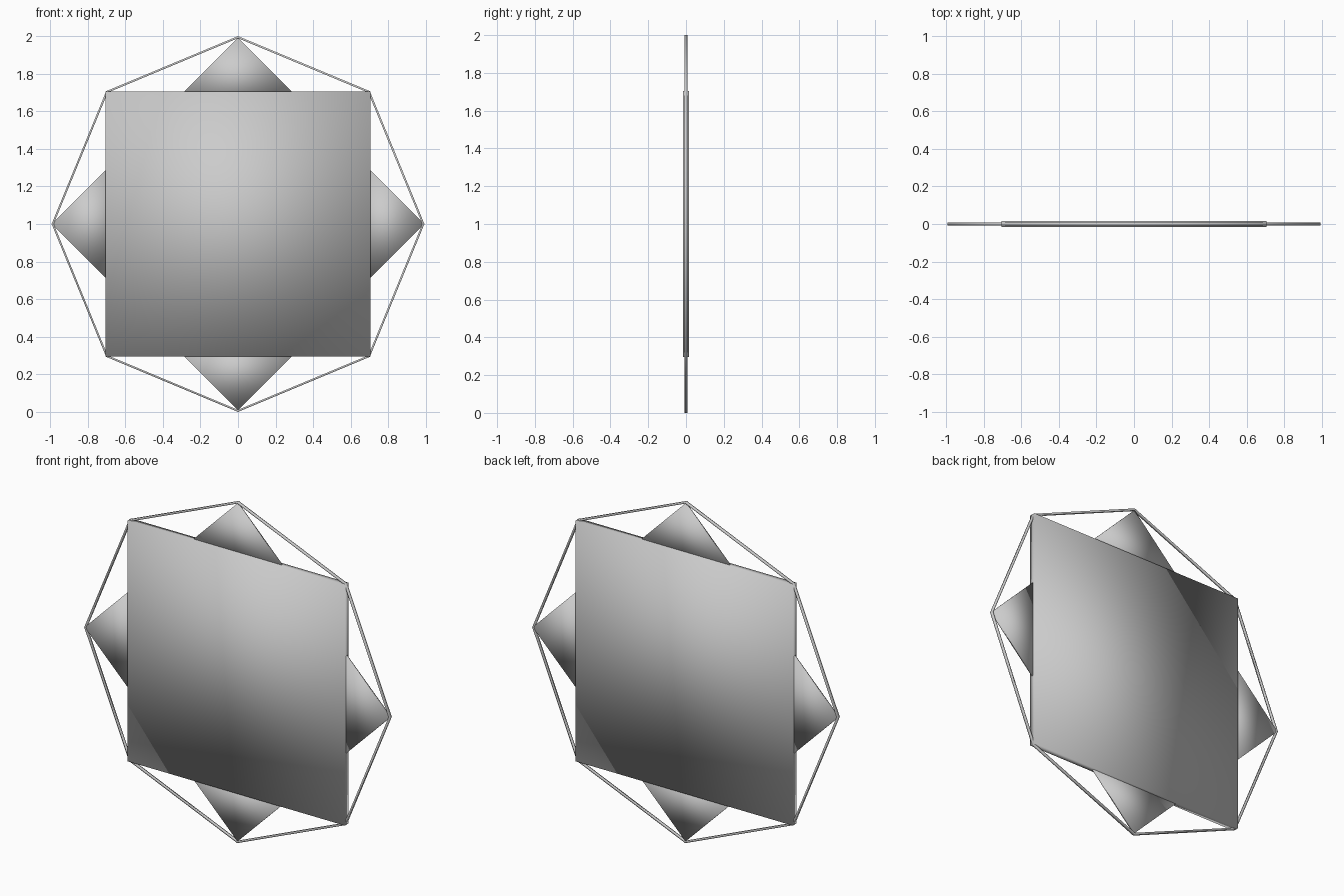
import bpy, bmesh
from math import cos, sin, pi, radians

if "Cube" in bpy.data.objects:
    bpy.data.objects.remove(bpy.data.objects["Cube"])

CZ = 1.0  # height of the centre


def finish(name, bm, smooth=True):
    bmesh.ops.recalc_face_normals(bm, faces=bm.faces)
    mesh = bpy.data.meshes.new(name)
    bm.to_mesh(mesh)
    bm.free()
    for p in mesh.polygons:
        p.use_smooth = smooth
    obj = bpy.data.objects.new(name, mesh)
    obj.location.z = CZ
    bpy.context.collection.objects.link(obj)
    return obj


def prism(name, outline, half):
    # Flat outline in x/z, given thickness in y
    bm = bmesh.new()
    front = [bm.verts.new((x, -half, z)) for x, z in outline]
    back = [bm.verts.new((x, half, z)) for x, z in outline]
    bm.faces.new(front)
    bm.faces.new(back[::-1])
    n = len(outline)
    for i in range(n):
        j = (i + 1) % n
        bm.faces.new((front[i], back[i], back[j], front[j]))
    return finish(name, bm)


# Square centre plate
S = 0.705
prism("centre_plate", [(-S, -S), (S, -S), (S, S), (-S, S)], 0.017)

# Four triangular points around the plate
B = 0.70
for i, side in enumerate(("top", "left", "bottom", "right")):
    tip = prism("point_" + side, [(-0.29, B), (0.29, B), (0, 0.99)], 0.005)
    tip.rotation_euler.y = -radians(90 * i)

# Thin octagonal rim
bm = bmesh.new()
section = [(1.0, -0.007), (1.0, 0.007), (0.989, 0.007), (0.989, -0.007)]
loops = [[bm.verts.new((0.992 * r * cos(k * pi / 4), y, r * sin(k * pi / 4)))
          for r, y in section] for k in range(8)]
for k in range(8):
    a, b = loops[k], loops[(k + 1) % 8]
    for i in range(4):
        j = (i + 1) % 4
        bm.faces.new((a[i], a[j], b[j], b[i]))
finish("octagon_rim", bm)
